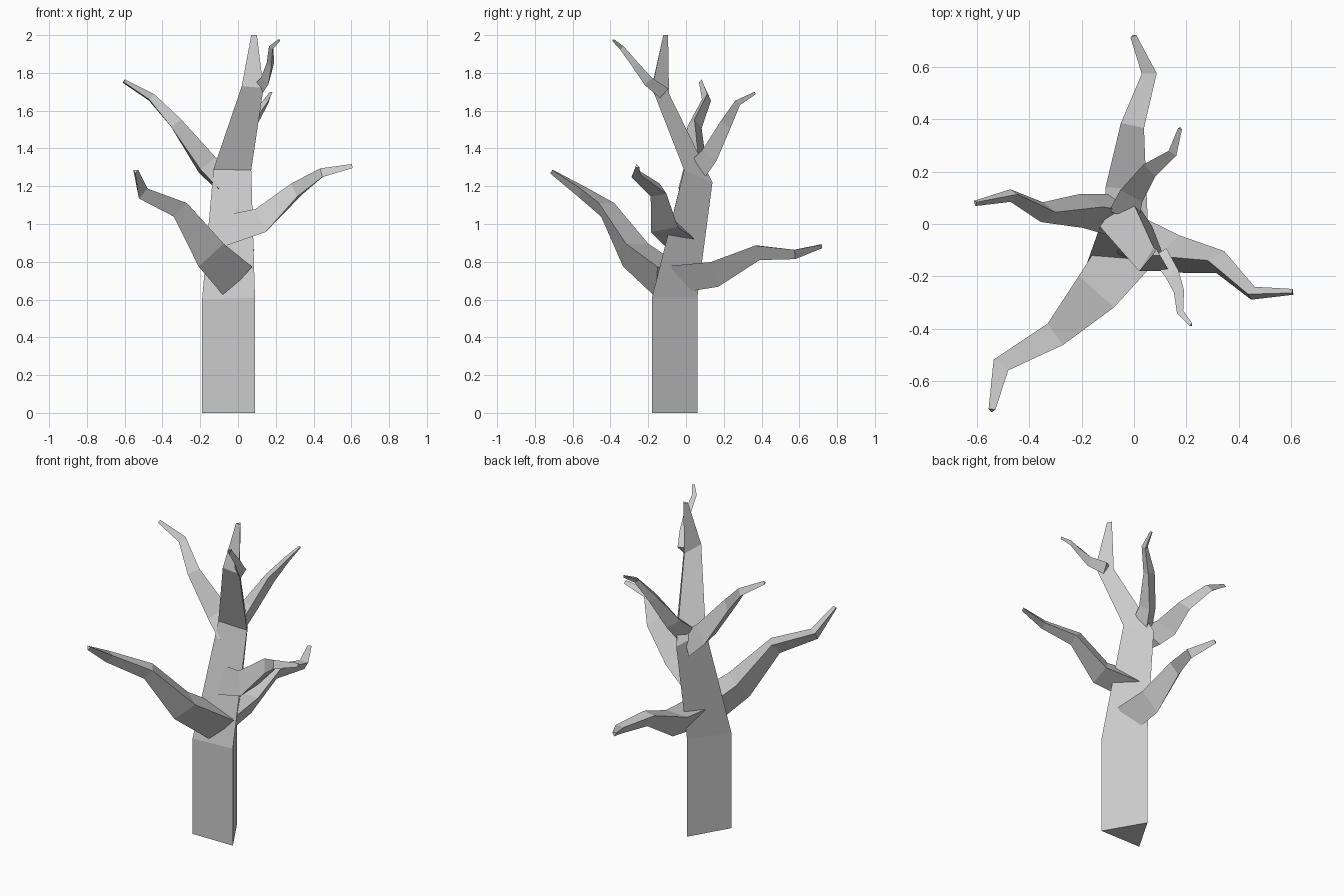
import bpy, bmesh, math
from mathutils import Vector


def skin(name, rings):
    """Join a stack of triangular rings into a closed flat-faced tube."""
    bm = bmesh.new()
    loops = [[bm.verts.new(p) for p in ring] for ring in rings]
    for a, b in zip(loops, loops[1:]):
        for i in range(3):
            j = (i + 1) % 3
            bm.faces.new((a[i], a[j], b[j], b[i]))
    bm.faces.new(loops[0][::-1])
    bm.faces.new(loops[-1])
    bmesh.ops.recalc_face_normals(bm, faces=bm.faces)
    mesh = bpy.data.meshes.new(name)
    bm.to_mesh(mesh)
    bm.free()
    bpy.context.collection.objects.link(bpy.data.objects.new(name, mesh))


def limb(name, path, roll):
    """Triangular branch along a path of (x, y, z, radius); roll 0 = ridge on top."""
    pts = [Vector(p[:3]) for p in path]
    rings = []
    for i, p in enumerate(pts):
        t = Vector()
        if i > 0:
            t += (p - pts[i - 1]).normalized()
        if i < len(pts) - 1:
            t += (pts[i + 1] - p).normalized()
        t.normalize()
        side = t.cross(Vector((0, 0, 1))).normalized()
        up = side.cross(t)
        angles = [math.radians(roll + 120 * k) for k in range(3)]
        rings.append([p + path[i][3] * (up * math.cos(a) + side * math.sin(a)) for a in angles])
    skin(name, rings)


# Trunk: front-left, front-right and back corner at each bend
skin("trunk", [
    [(-.19, -.18, 0), (.09, -.18, 0), (-.05, .06, 0)],
    [(-.19, -.18, .60), (.09, -.18, .61), (-.05, .06, .61)],
    [(-.13, -.01, 1.29), (.07, -.01, 1.285), (-.03, .14, 1.22)],
    [(.02, -.18, 1.73), (.135, -.18, 1.72), (.075, -.09, 1.69)],
    [(.07, -.12, 2.0), (.10, -.12, 2.0), (.085, -.095, 2.0)],
])

# Large front-left branch
limb("front_left_branch", [
    (-.03, -.11, .72, .125), (-.165, -.283, .855, .104), (-.313, -.43, 1.087, .058),
    (-.513, -.545, 1.17, .04), (-.542, -.71, 1.28, .015)], 180)

# Right branch
limb("right_branch", [
    (-.05, -.04, .95, .1), (.137, -.117, 1.007, .085), (.313, -.143, 1.173, .052),
    (.447, -.265, 1.267, .03), (.605, -.26, 1.305, .013)], 12)

# Left branch
limb("left_branch", [
    (-.07, .04, 1.21, .09), (-.175, .055, 1.305, .075), (-.334, .045, 1.525, .044),
    (-.462, .11, 1.667, .028), (-.605, .08, 1.755, .012)], 10)

# Low back branch
limb("back_branch", [
    (-.03, -.07, .73, .1), (-.03, .148, .755, .09), (-.005, .38, .86, .052),
    (.058, .575, .847, .033), (-.003, .717, .885, .014)], 180)

# Upper back-right branch
limb("upper_back_branch", [
    (-.03, .05, 1.29, .07), (.0, .125, 1.37, .055), (.07, .215, 1.53, .037),
    (.15, .275, 1.645, .02), (.176, .365, 1.695, .009)], 180)

# Small twig near the top
limb("top_twig", [
    (.1, -.12, 1.7, .04), (.15, -.2, 1.76, .032), (.173, -.265, 1.845, .023),
    (.178, -.34, 1.935, .015), (.218, -.385, 1.973, .008)], 180)
